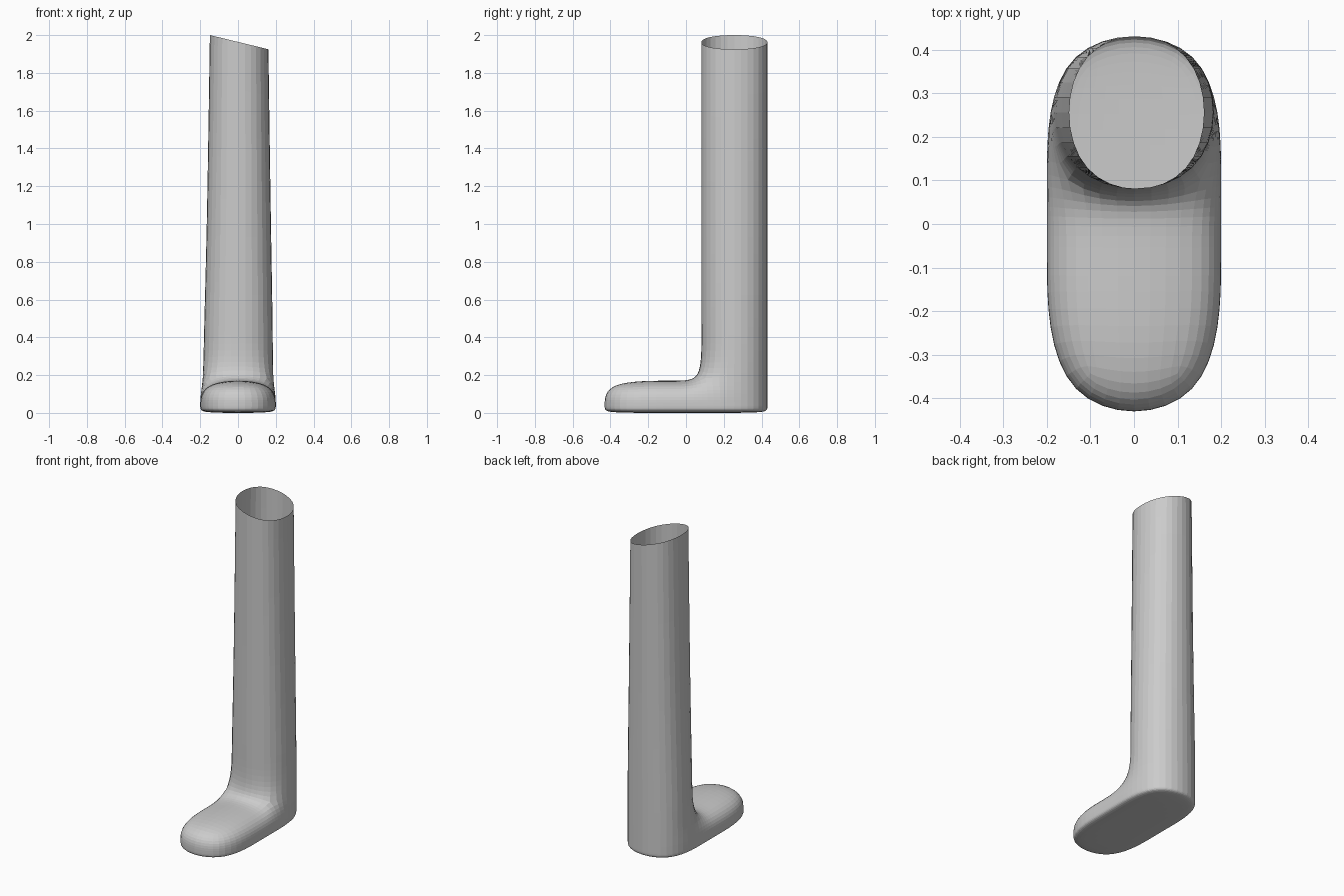
import bpy
import bmesh

cube = bpy.data.objects.get("Cube")
if cube:
    bpy.data.objects.remove(cube, do_unlink=True)

# Plain grey material
grey = bpy.data.materials.new("plain_grey")
grey.use_nodes = True
colour = (0.6, 0.6, 0.6, 1.0)
grey.diffuse_color = colour
grey.node_tree.nodes["Principled BSDF"].inputs["Base Color"].default_value = colour

TOE, INSTEP, ANKLE, HEEL = -0.448, -0.03, 0.068, 0.447
bm = bmesh.new()


def ring(ys, half_width, z, centre=0.0, tilt=0.0):
    """Closed loop: along the +x side from front to back, then back along -x."""
    points = [(1, y) for y in ys] + [(-1, y) for y in reversed(ys)]
    return [bm.verts.new((centre + s * half_width, y, z + s * tilt)) for s, y in points]


def bridge(lower, upper):
    n = len(lower)
    for i in range(n):
        j = (i + 1) % n
        bm.faces.new((lower[i], lower[j], upper[j], upper[i]))


# Foot: three stacked loops, the lower two close together for a tight sole edge
foot_ys = (TOE, INSTEP, ANKLE, HEEL)
sole, welt, upper = [ring(foot_ys, 0.2, z) for z in (-0.001, 0.02, 0.177)]
bridge(sole, welt)
bridge(welt, upper)
for i in range(3):
    bm.faces.new((sole[i], sole[7 - i], sole[6 - i], sole[i + 1]))
for i in range(2):
    bm.faces.new((upper[i], upper[i + 1], upper[6 - i], upper[7 - i]))

# Leg: tapering open tube with a slanted rim
leg = upper[2:6]
for half_width, z, centre, tilt in ((0.2, 0.4, 0.002, 0),
                                    (0.185, 0.95, 0.005, 0),
                                    (0.169, 1.9625, 0.006, -0.041)):
    above = ring((ANKLE - 0.003, HEEL), half_width, z, centre, tilt)
    bridge(leg, above)
    leg = above

bmesh.ops.recalc_face_normals(bm, faces=bm.faces)
mesh = bpy.data.meshes.new("boot")
bm.to_mesh(mesh)
bm.free()
mesh.materials.append(grey)
boot = bpy.data.objects.new("boot", mesh)
bpy.context.collection.objects.link(boot)

# Rounded surface
subdivision = boot.modifiers.new("rounding", 'SUBSURF')
subdivision.levels = subdivision.render_levels = 3
